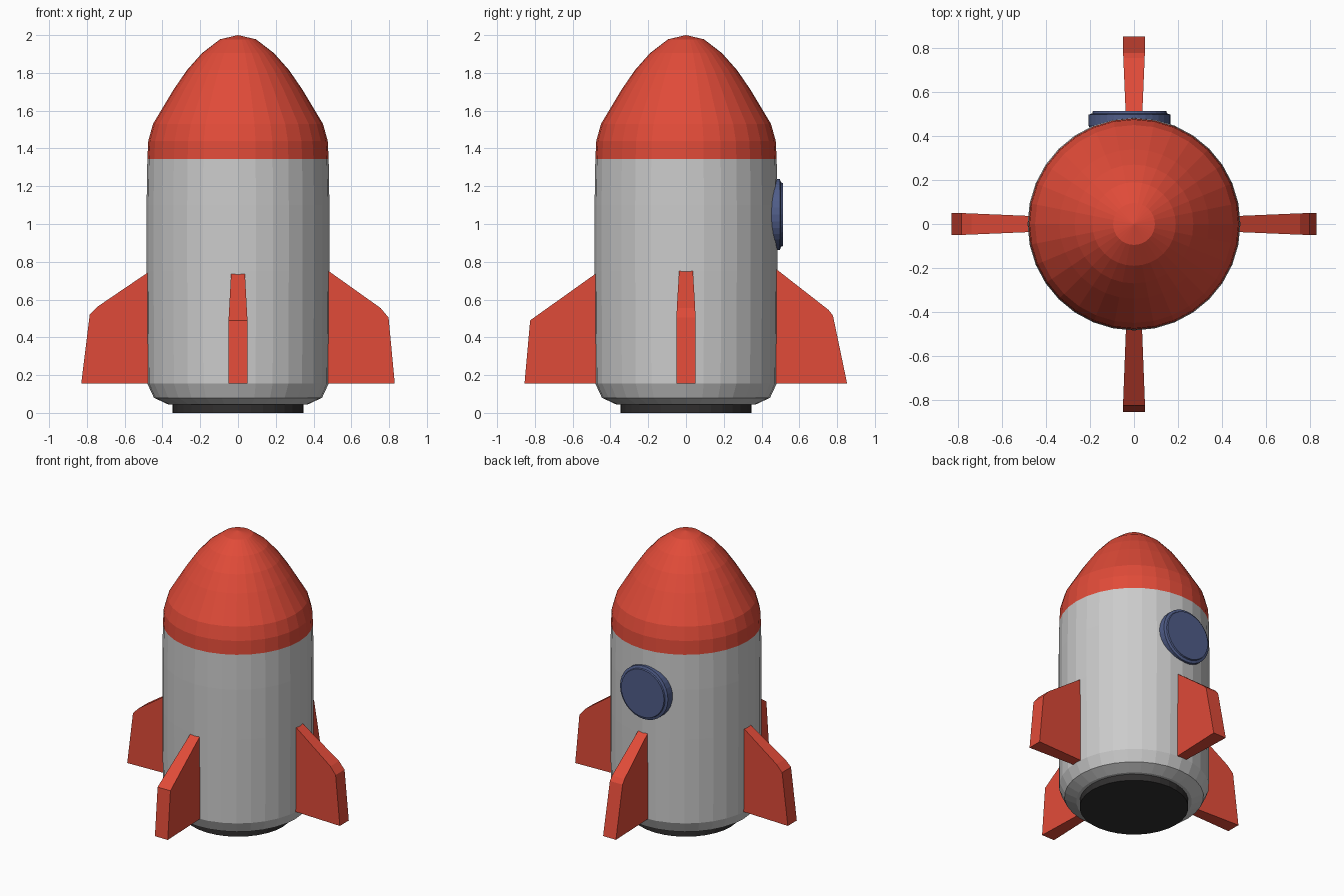
import bpy, bmesh, math
from mathutils import Matrix, Vector

if "Cube" in bpy.data.objects:
    bpy.data.objects.remove(bpy.data.objects["Cube"])


def material(name, rgb):
    m = bpy.data.materials.new(name)
    m.diffuse_color = (*rgb, 1)
    m.use_nodes = True
    m.node_tree.nodes["Principled BSDF"].inputs["Base Color"].default_value = m.diffuse_color
    return m


RED = material("red_paint", (0.75, 0.07, 0.04))
BLUE = material("blue_glass", (0.08, 0.11, 0.25))
DARK = material("dark_metal", (0.03, 0.028, 0.028))


def finish(name, bm, mat=None):
    bmesh.ops.recalc_face_normals(bm, faces=bm.faces)
    me = bpy.data.meshes.new(name)
    bm.to_mesh(me)
    bm.free()
    if mat:
        me.materials.append(mat)
    ob = bpy.data.objects.new(name, me)
    bpy.context.collection.objects.link(ob)
    return ob


def lathe(name, profile, mat=None, sides=32, matrix=Matrix()):
    """Revolve (radius, height) points around z; radius 0 makes a pole."""
    bm = bmesh.new()
    rings = []
    for r, z in profile:
        n = sides if r > 0 else 1
        rings.append([bm.verts.new((r * math.cos(2 * math.pi * i / sides),
                                    r * math.sin(2 * math.pi * i / sides), z))
                      for i in range(n)])
    for a, b in zip(rings, rings[1:]):
        for i in range(sides):
            j = (i + 1) % sides
            quad = [a[i % len(a)], a[j % len(a)], b[j % len(b)], b[i % len(b)]]
            bm.faces.new(list(dict.fromkeys(quad)))
    bm.transform(matrix)
    return finish(name, bm, mat)


def fin(name, outline, angle):
    """Fin plate that thickens outward; outline is (radius, height)."""
    bm = bmesh.new()

    def side(s):
        return [bm.verts.new((r, s * (0.036 + 0.014 * min(1, (r - 0.46) / 0.33)), z))
                for r, z in outline]
    a, b = side(-1), side(1)
    bm.faces.new(a)
    bm.faces.new(b[::-1])
    for i in range(len(a)):
        j = (i + 1) % len(a)
        bm.faces.new((a[i], b[i], b[j], a[j]))
    bm.transform(Matrix.Rotation(math.radians(angle), 4, 'Z'))
    return finish(name, bm, RED)


# Hull and nose
lathe("hull", [(0.34, 0.045), (0.37, 0.045), (0.445, 0.08), (0.48, 0.155),
               (0.484, 0.75), (0.484, 1.1), (0.48, 1.345)])
lathe("nose_cone", [(0.48, 1.345), (0.475, 1.44), (0.45, 1.53), (0.402, 1.61),
                    (0.34, 1.713), (0.27, 1.815), (0.19, 1.905),
                    (0.095, 1.978), (0, 2.0)], RED)

# Engine nozzle
lathe("nozzle", [(0, 0), (0.348, 0), (0.348, 0.05)], DARK)

# Round window on the back
face_back = Matrix.Translation(Vector((-0.02, 0, 1.05))) @ Matrix.Rotation(-math.pi / 2, 4, 'X')
lathe("window", [(0.18, 0.43), (0.187, 0.45), (0.187, 0.497), (0.17, 0.503),
                 (0.167, 0.513), (0, 0.513)], BLUE, 32, face_back)

# Four fins
fin("right_fin", [(0.46, 0.155), (0.83, 0.155), (0.797, 0.505), (0.755, 0.555),
                  (0.46, 0.765)], 0)
fin("back_fin", [(0.46, 0.155), (0.853, 0.155), (0.778, 0.515), (0.755, 0.545),
                 (0.46, 0.775)], 90)
fin("left_fin", [(0.46, 0.155), (0.83, 0.155), (0.785, 0.52), (0.74, 0.565),
                 (0.46, 0.755)], 180)
fin("front_fin", [(0.46, 0.155), (0.855, 0.155), (0.825, 0.49), (0.46, 0.75)], 270)
